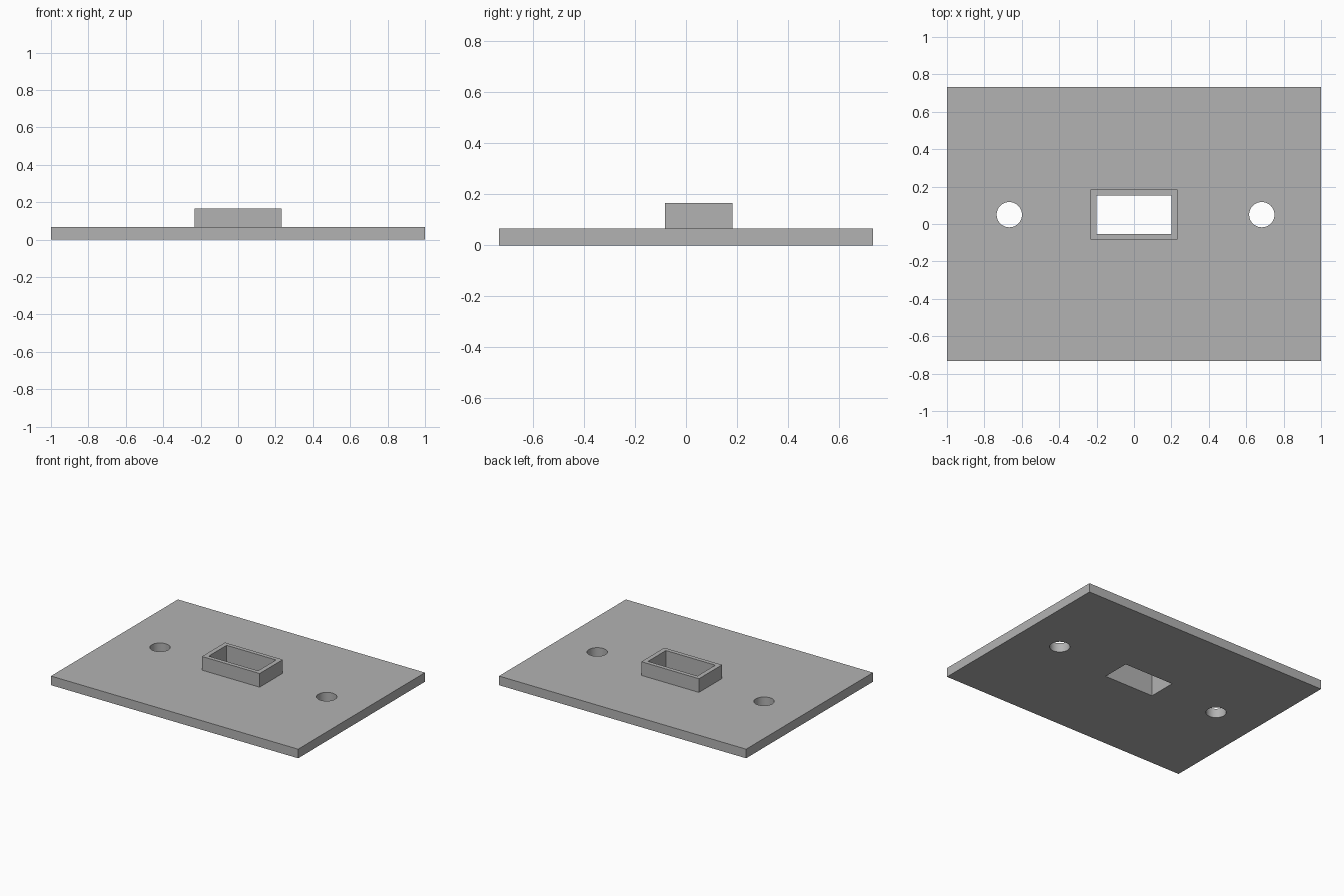
import bpy
import math

cube = bpy.data.objects.get("Cube")
if cube:
    bpy.data.objects.remove(cube, do_unlink=True)

UNIT = 1 / 30            # design grid step
CENTRE_Y = 1.5 * UNIT    # row shared by the opening and the screw holes
PLATE_TOP = 2 * UNIT
COLLAR_TOP = 5 * UNIT

grey = bpy.data.materials.new("light grey")
grey.use_nodes = True
grey.diffuse_color = (0.45, 0.45, 0.45, 1)
grey.node_tree.nodes["Principled BSDF"].inputs["Base Color"].default_value = grey.diffuse_color


def box(name, width, depth, bottom, top, y=0):
    bpy.ops.mesh.primitive_cube_add(size=1, location=(0, y, (bottom + top) / 2))
    obj = bpy.context.object
    obj.name = name
    obj.scale = (width, depth, top - bottom)
    bpy.ops.object.transform_apply(location=True, rotation=False, scale=True)
    obj.data.materials.append(grey)
    return obj


def combine(target, tool, operation):
    tool.hide_render = True
    bpy.ops.object.select_all(action="DESELECT")
    target.select_set(True)
    bpy.context.view_layer.objects.active = target
    mod = target.modifiers.new(operation.lower(), "BOOLEAN")
    mod.operation = operation
    mod.solver = "EXACT"
    mod.object = tool
    bpy.ops.object.modifier_apply(modifier=mod.name)
    bpy.data.objects.remove(tool, do_unlink=True)


# Flat plate with a raised rectangular collar
plate = box("wall_plate", 60 * UNIT, 44 * UNIT, 0, PLATE_TOP)
collar = box("collar", 14 * UNIT, 8 * UNIT, UNIT, COLLAR_TOP, CENTRE_Y)
combine(plate, collar, "UNION")

# Rectangular opening through collar and plate
opening = box("opening_cutter", 12 * UNIT, 6.2 * UNIT, -UNIT, COLLAR_TOP + UNIT, CENTRE_Y)
combine(plate, opening, "DIFFERENCE")

# Screw holes on either side
for x in (-20 * UNIT, 20.5 * UNIT):
    bpy.ops.mesh.primitive_cylinder_add(vertices=48, radius=2.03 * UNIT, depth=6 * UNIT,
                                        location=(x, CENTRE_Y, UNIT))
    cutter = bpy.context.object
    cutter.name = "screw_hole_cutter"
    cutter.data.materials.append(grey)
    combine(plate, cutter, "DIFFERENCE")

plate.select_set(True)
bpy.context.view_layer.objects.active = plate
bpy.ops.object.shade_smooth_by_angle(angle=math.radians(30))
